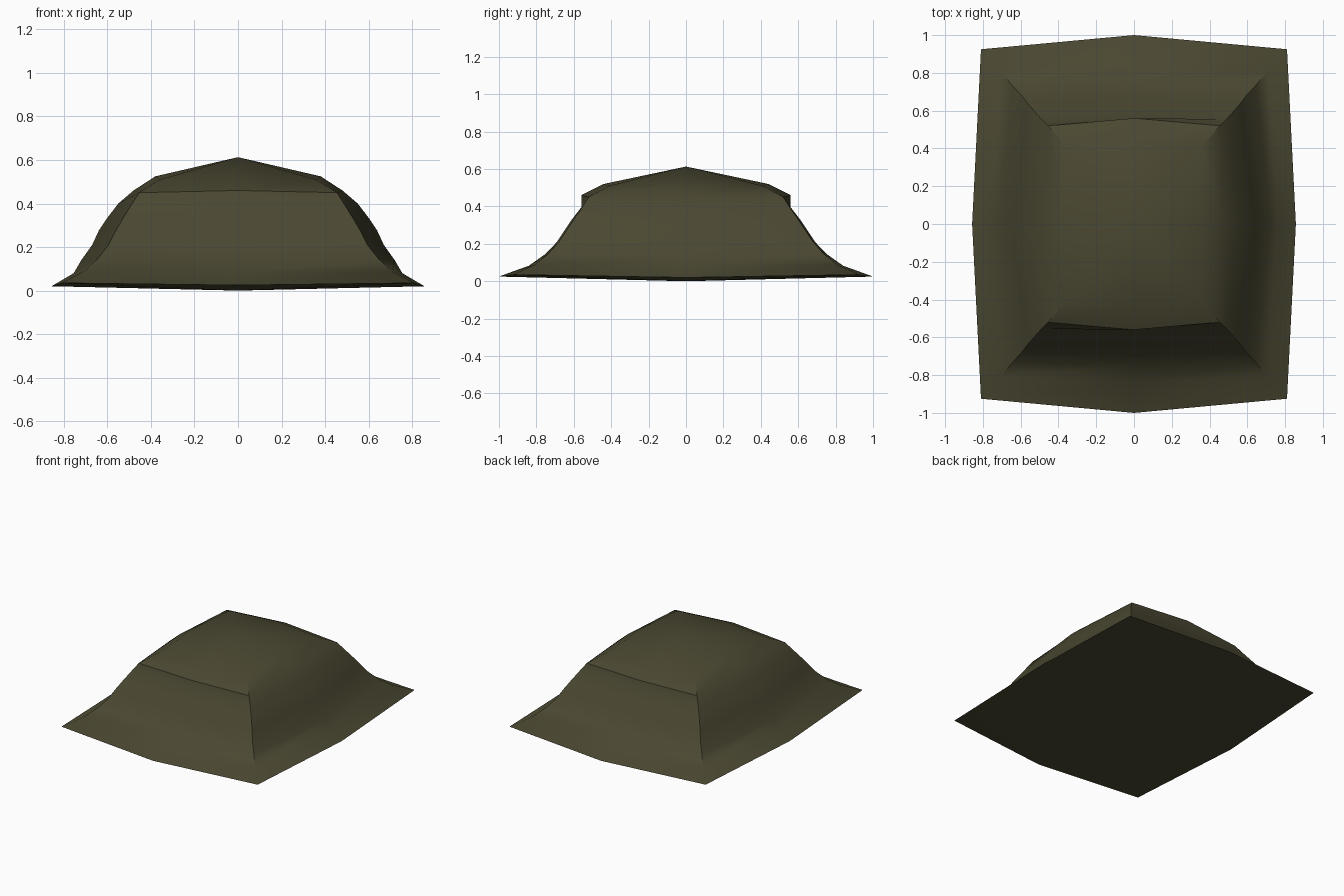
import bpy, bmesh, math

if "Cube" in bpy.data.objects:
    bpy.data.objects.remove(bpy.data.objects["Cube"])

# One dark olive colour
mat = bpy.data.materials.new("dark_olive")
mat.diffuse_color = (0.069, 0.064, 0.031, 1)
mat.use_nodes = True
mat.node_tree.nodes["Principled BSDF"].inputs["Base Color"].default_value = mat.diffuse_color

# Rings, bottom to top: hip corner x, y, z; side middle x, z; front/back middle y, z
RINGS = [
    (0.81, 0.925, 0.035, 0.857, 0.02, 1.00, 0.025),
    (0.71, 0.81, 0.088, 0.755, 0.08, 0.84, 0.083),
    (0.645, 0.735, 0.147, 0.72, 0.14, 0.75, 0.147),
    (0.595, 0.68, 0.21, 0.67, 0.21, 0.69, 0.21),
    (0.565, 0.64, 0.27, 0.64, 0.275, 0.65, 0.27),
    (0.53, 0.60, 0.33, 0.60, 0.335, 0.61, 0.33),
    (0.49, 0.555, 0.395, 0.55, 0.40, 0.56, 0.395),
    (0.455, 0.52, 0.45, 0.48, 0.46, 0.56, 0.46),
    (0.36, 0.41, 0.51, 0.38, 0.525, 0.44, 0.52),
]


def ring(bm, cx, cy, cz, mx, mz, my, myz):
    """Eight points: four hip corners and four side middles."""
    pts = [(mx, 0, mz), (cx, cy, cz), (0, my, myz), (-cx, cy, cz),
           (-mx, 0, mz), (-cx, -cy, cz), (0, -my, myz), (cx, -cy, cz)]
    return [bm.verts.new(p) for p in pts]


bm = bmesh.new()
loops = [ring(bm, *r) for r in RINGS]

# Flared walls
for a, b in zip(loops, loops[1:]):
    for i in range(8):
        j = (i + 1) % 8
        bm.faces.new((a[i], a[j], b[j], b[i]))

# Peaked cap and shallow underside
apex = bm.verts.new((0, 0, 0.613))
base = bm.verts.new((0, 0, 0))
for i in range(8):
    j = (i + 1) % 8
    bm.faces.new((loops[-1][i], loops[-1][j], apex))
    bm.faces.new((loops[0][j], loops[0][i], base))

bmesh.ops.recalc_face_normals(bm, faces=bm.faces[:])
mesh = bpy.data.meshes.new("hipped_roof")
bm.to_mesh(mesh)
bm.free()
mesh.materials.append(mat)

roof = bpy.data.objects.new("hipped_roof", mesh)
bpy.context.collection.objects.link(roof)
bpy.context.view_layer.objects.active = roof
roof.select_set(True)
bpy.ops.object.shade_smooth_by_angle(angle=math.radians(35))
